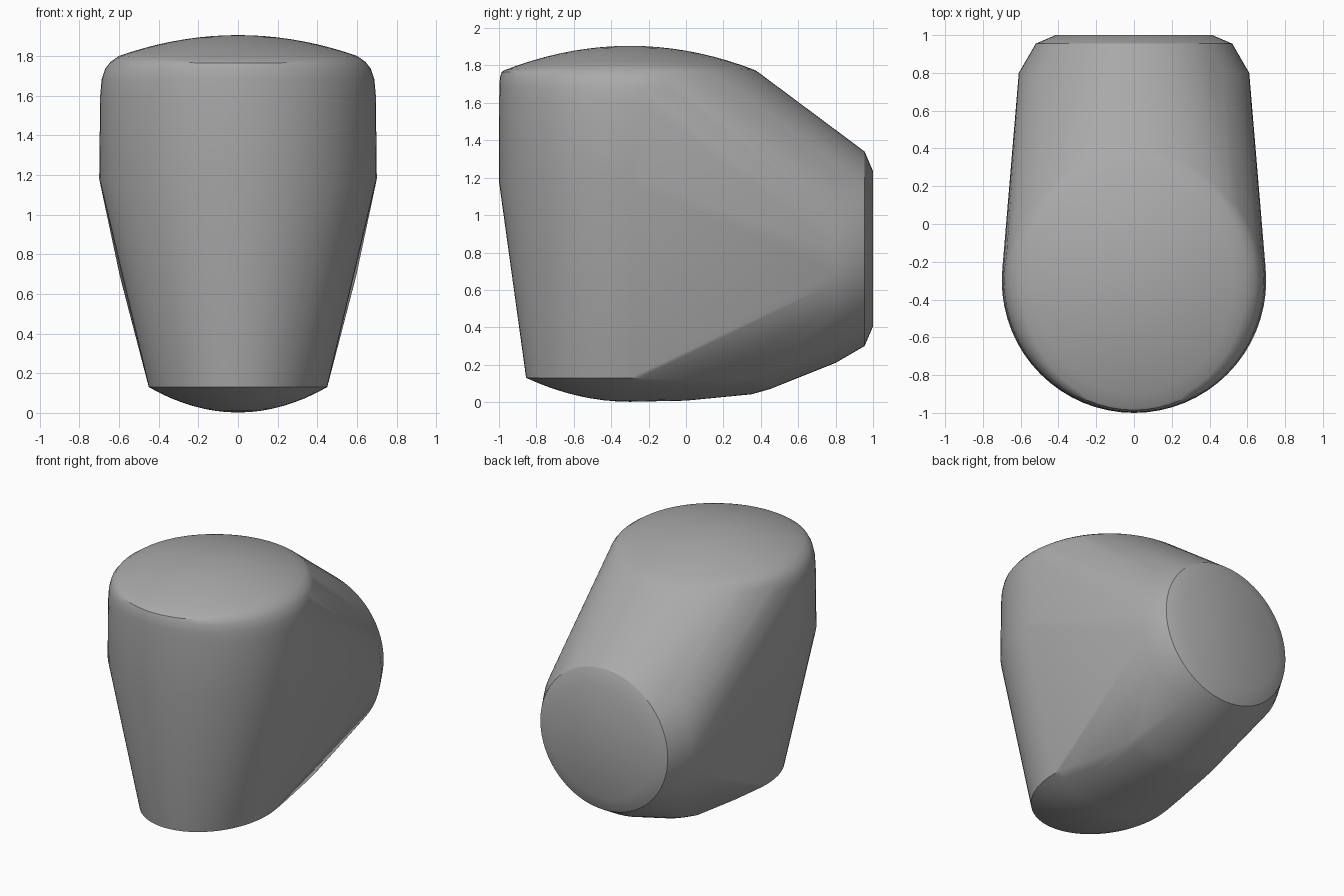
import bpy
import bmesh
from math import sin, cos, pi, radians

cube = bpy.data.objects.get("Cube")
if cube:
    bpy.data.objects.remove(cube, do_unlink=True)

grey = bpy.data.materials.new("plain grey")
grey.use_nodes = True
colour = (0.40, 0.40, 0.40, 1)
grey.diffuse_color = colour
grey.node_tree.nodes["Principled BSDF"].inputs["Base Color"].default_value = colour

SIDES = 64
CENTRE_Y = -0.3
BACK_Z = 0.82
bm = bmesh.new()


def level_ring(z, rx, ry, side_lift=0):
    """Horizontal oval; side_lift raises its left and right ends."""
    for i in range(SIDES):
        a = 2 * pi * i / SIDES
        bm.verts.new((rx * cos(a), CENTRE_Y + ry * sin(a), z + side_lift * cos(a) ** 2))


def upright_ring(y, r):
    """Circle facing the back."""
    for i in range(SIDES):
        a = 2 * pi * i / SIDES
        bm.verts.new((r * cos(a), y, BACK_Z + r * sin(a)))


# Domed top
for k in range(9):
    t = k / 9
    level_ring(1.905 - 0.13 * t * t, 0.60 * t, 0.67 * t, 0.025 * t * t)

# Rounded shoulder and upright wall
level_ring(1.775, 0.60, 0.67, 0.025)
level_ring(1.765, 0.643, 0.685, 0.005)
level_ring(1.735, 0.67, 0.695)
level_ring(1.68, 0.688, 0.698)
level_ring(1.60, 0.695, 0.699)
level_ring(1.18, 0.70, 0.70)

# Tapered foot with a shallow rounded underside
for k in range(9):
    t = k / 8
    level_ring(0.002 + 0.128 * t * t, 0.45 * t, 0.555 * t)

# Keel leading from the foot to the back
for y, z, width, rise in ((0.0, 0.008, 0.40, 0.11), (0.35, 0.042, 0.34, 0.08),
                          (0.45, 0.07, 0.34, 0.08)):
    for k in range(-8, 9):
        t = k / 8
        bm.verts.new((width * t, y, z + rise * t * t))

# Round back with a chamfered end
upright_ring(0.80, 0.61)
upright_ring(0.955, 0.52)
upright_ring(1.0, 0.415)

# Stretch one skin around all the sections
bmesh.ops.remove_doubles(bm, verts=bm.verts, dist=0.0005)
hull = bmesh.ops.convex_hull(bm, input=bm.verts, use_existing_faces=False)
inside = {g for g in hull["geom_interior"] + hull["geom_unused"]
          if isinstance(g, bmesh.types.BMVert)}
bmesh.ops.delete(bm, geom=list(inside), context="VERTS")
bmesh.ops.dissolve_limit(bm, angle_limit=radians(0.2), verts=bm.verts, edges=bm.edges)
bmesh.ops.recalc_face_normals(bm, faces=bm.faces)

mesh = bpy.data.meshes.new("rounded_body")
bm.to_mesh(mesh)
bm.free()
mesh.materials.append(grey)
body = bpy.data.objects.new("rounded_body", mesh)
bpy.context.collection.objects.link(body)

bpy.ops.object.select_all(action="DESELECT")
body.select_set(True)
bpy.context.view_layer.objects.active = body
bpy.ops.object.shade_smooth_by_angle(angle=radians(30))
